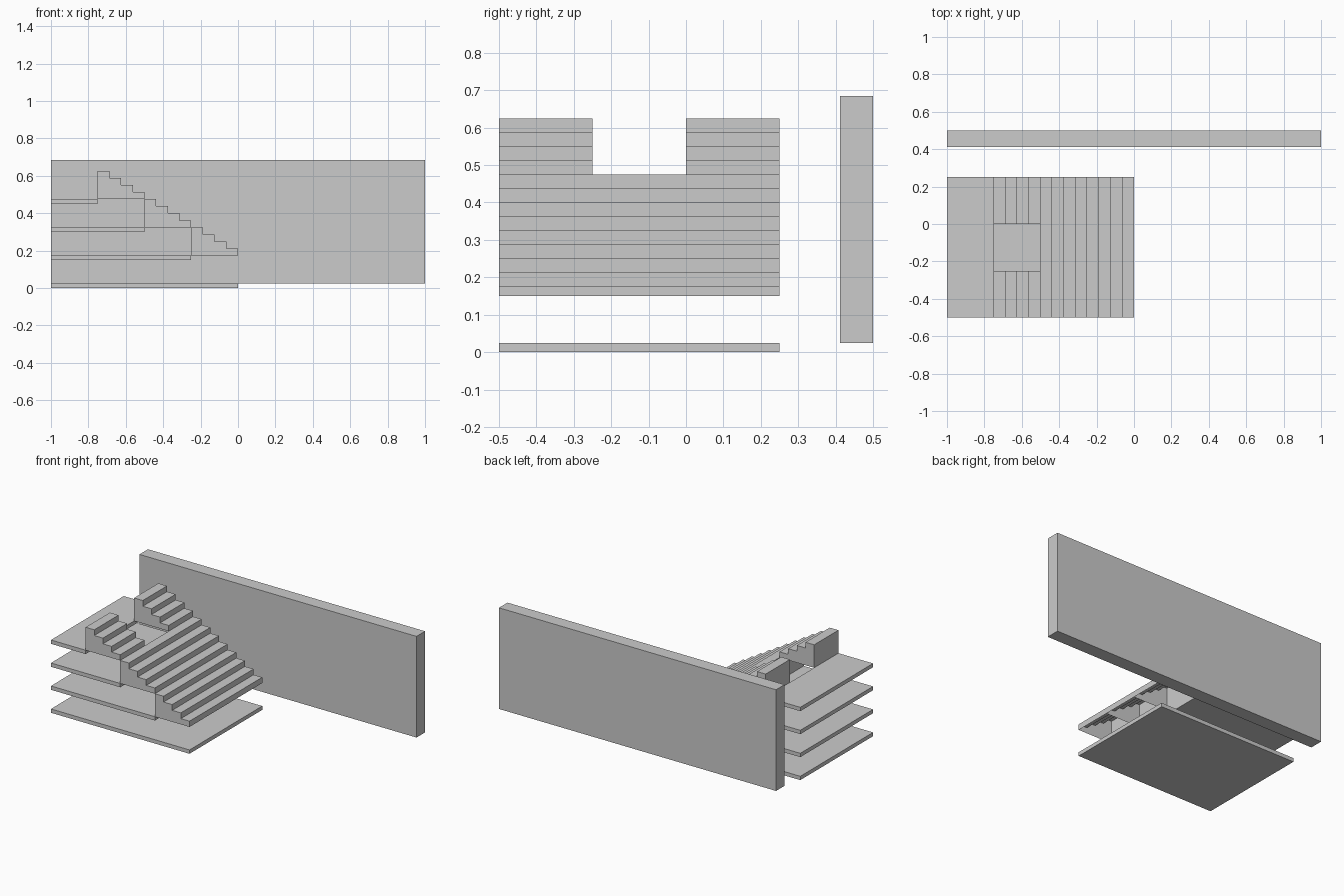
import bpy, bmesh

if "Cube" in bpy.data.objects:
    bpy.data.objects.remove(bpy.data.objects["Cube"])

BASE = 0.025        # slab thickness
RISE = 0.15         # floor-to-floor height
MOD = 0.25          # stair module footprint
STEPS = 4


def box(name, lo, hi):
    bm = bmesh.new()
    bmesh.ops.create_cube(bm, size=1)
    for v in bm.verts:
        v.co = [lo[i] + (v.co[i] + 0.5) * (hi[i] - lo[i]) for i in range(3)]
    me = bpy.data.meshes.new(name)
    bm.to_mesh(me)
    bm.free()
    ob = bpy.data.objects.new(name, me)
    bpy.context.collection.objects.link(ob)
    return ob


def stair_mesh():
    # Open-bottomed stair shell, descending towards +x
    run, riser = MOD / STEPS, RISE / STEPS
    prof = [(0, 0)]
    for i in range(STEPS):
        z = RISE - i * riser
        prof += [(i * run, z), ((i + 1) * run, z)]
    prof.append((MOD, 0))
    bm = bmesh.new()
    near = [bm.verts.new((x, 0, z)) for x, z in prof]
    far = [bm.verts.new((x, MOD, z)) for x, z in prof]
    for i in range(len(prof) - 1):
        bm.faces.new((near[i], near[i + 1], far[i + 1], far[i]))
    bm.faces.new(near[::-1])
    bm.faces.new(far)
    me = bpy.data.meshes.new("stair_module")
    bm.to_mesh(me)
    bm.free()
    return me


# Back wall
box("back_wall", (-1, 0.412, BASE), (1, 0.5, 0.685))

# Floor slabs, each one module shorter than the one below
for k in range(4):
    z = k * RISE
    box(f"floor_slab_{k}", (-1, -0.5, z), (-k * MOD, 0.25, z + BASE))

# Stair modules: three flights of three, with the top middle one left out
module = stair_mesh()
for k in range(1, 4):
    for j in range(3):
        if k == 3 and j == 1:
            continue
        ob = bpy.data.objects.new(f"stair_flight_{k}_{j}", module)
        ob.location = (-k * MOD, -0.5 + j * MOD, k * RISE + BASE)
        bpy.context.collection.objects.link(ob)
